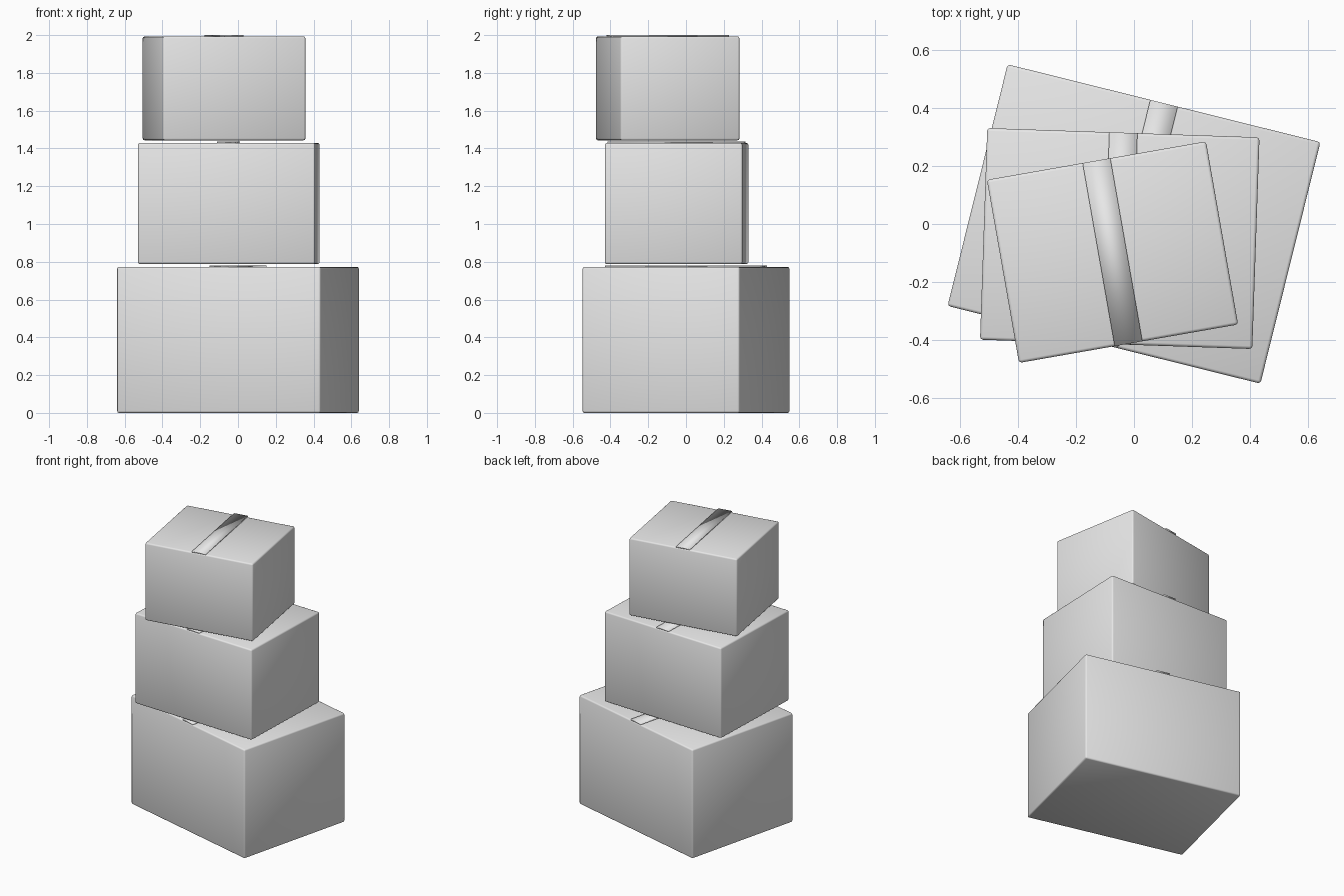
import bpy
from math import radians
from mathutils import Matrix, Vector

cube = bpy.data.objects.get("Cube")
if cube:
    bpy.data.objects.remove(cube, do_unlink=True)

# One plain grey for cartons and tape
grey = bpy.data.materials.new("light grey card")
grey.use_nodes = True
colour = (0.8, 0.8, 0.8, 1)
grey.diffuse_color = colour
grey.node_tree.nodes["Principled BSDF"].inputs["Base Color"].default_value = colour


def block(name, size, centre, angle, bevel):
    """Softly bevelled, fully smooth-shaded block turned about z."""
    bpy.ops.mesh.primitive_cube_add(size=1, location=centre, rotation=(0, 0, radians(angle)))
    obj = bpy.context.object
    obj.name = name
    obj.data.transform(Matrix.Diagonal(Vector((*size, 1))))
    obj.data.materials.append(grey)
    if bevel:
        mod = obj.modifiers.new("soft edges", "BEVEL")
        mod.width = bevel
        mod.segments = 2
    bpy.ops.object.shade_smooth()
    return obj


TAPE_WIDTH, TAPE_THICK = 0.097, 0.007


def carton(name, width, depth, bottom, top, x, y, angle):
    """Carton with a strip of tape running front to back over its lid."""
    block(name + "_carton", (width, depth, top - bottom),
          (x, y, (bottom + top) / 2), angle, 0.01)
    block(name + "_tape", (TAPE_WIDTH, depth, TAPE_THICK),
          (x, y, top + TAPE_THICK / 2), angle, 0)


# Stack from the ground up, each turned a little
carton("lower", 1.11, 0.857, 0.0, 0.773, 0.0, 0.0, -13.95)
carton("middle", 0.938, 0.729, 0.788, 1.429, -0.049, -0.05, -1.95)
carton("upper", 0.766, 0.64, 1.443, 1.993, -0.074, -0.097, 9.95)
